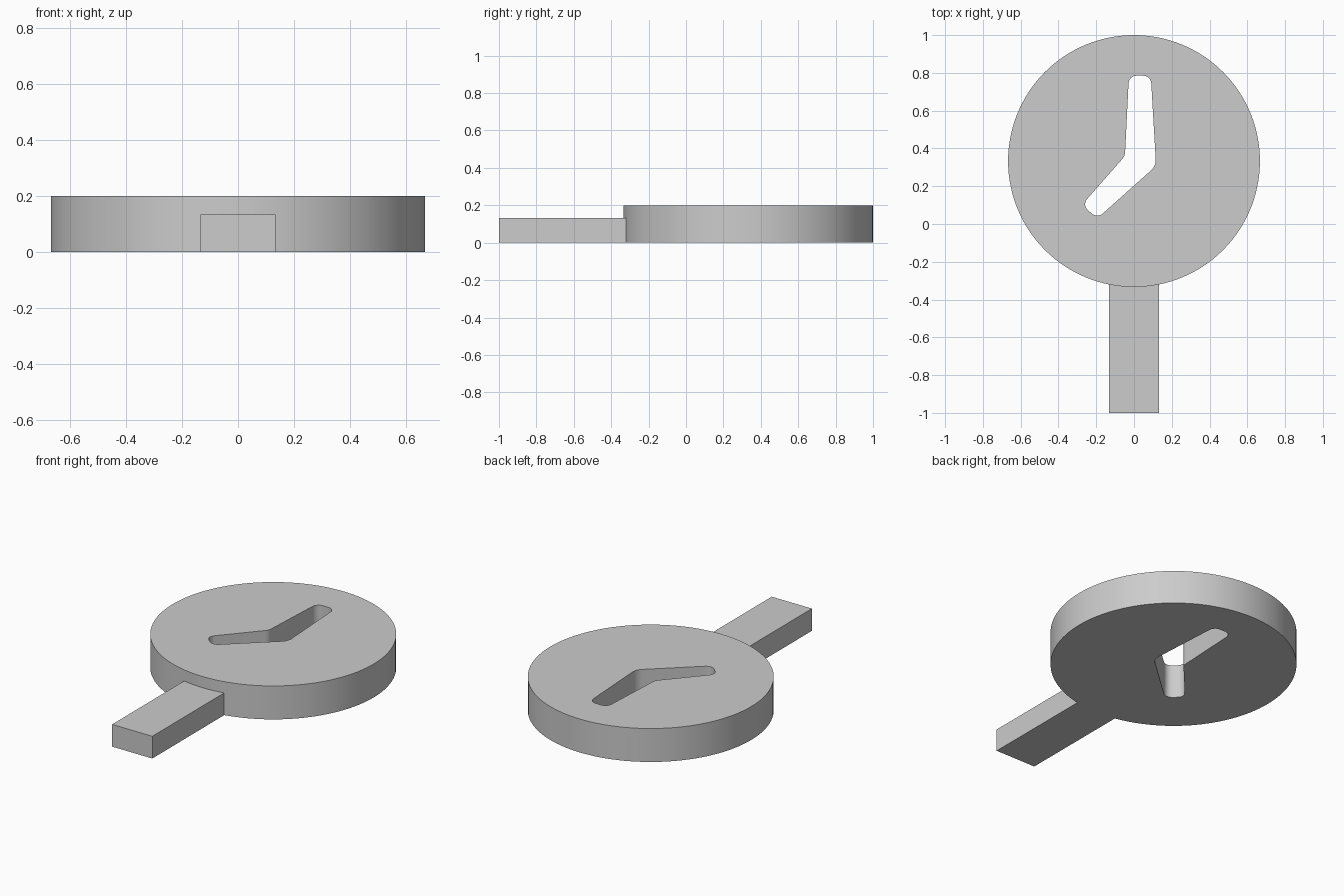
import bpy
import bmesh
import math
from mathutils import Vector

if "Cube" in bpy.data.objects:
    bpy.data.objects.remove(bpy.data.objects["Cube"], do_unlink=True)

RADIUS = 2 / 3
CENTRE = Vector((0, 1 / 3, 0))
HALF_WIDTH = 0.133

grey = bpy.data.materials.new("plain grey")
grey.use_nodes = True
grey.diffuse_color = (0.604, 0.604, 0.604, 1)
grey.node_tree.nodes["Principled BSDF"].inputs["Base Color"].default_value = grey.diffuse_color


def arc(start, end, steps):
    """Points along the disc rim between two angles."""
    angles = [start + (end - start) * i / steps for i in range(steps + 1)]
    return [CENTRE + RADIUS * Vector((math.cos(a), math.sin(a), 0)) for a in angles]


def rounded(corners, steps=8):
    """Closed outline with each (x, y, tangent length) corner rounded."""
    pts = [Vector((x, y, 0)) for x, y, _ in corners]
    out = []
    for i, p in enumerate(pts):
        d = corners[i][2]
        u = (pts[i - 1] - p).normalized()
        v = (pts[(i + 1) % len(pts)] - p).normalized()
        c = p + (u + v) * d / (1 + u.dot(v))
        a, b = p + u * d - c, p + v * d - c
        r = a.length
        a, b = a.normalized(), b.normalized()
        out += [c + r * a.slerp(b, k / steps) for k in range(steps + 1)]
    return out


def prism(name, loops, height):
    """Fill outlines (later ones become holes) and extrude upward."""
    bm = bmesh.new()
    for loop in loops:
        verts = [bm.verts.new(p) for p in loop]
        for i, v in enumerate(verts):
            bm.edges.new((verts[i - 1], v))
    bmesh.ops.triangle_fill(bm, use_beauty=True, edges=bm.edges[:])
    ext = bmesh.ops.extrude_face_region(bm, geom=bm.faces[:], use_keep_orig=True)
    top = [g for g in ext["geom"] if isinstance(g, bmesh.types.BMVert)]
    bmesh.ops.translate(bm, verts=top, vec=(0, 0, height))
    bmesh.ops.recalc_face_normals(bm, faces=bm.faces[:])
    mesh = bpy.data.meshes.new(name)
    bm.to_mesh(mesh)
    bm.free()
    mesh.materials.append(grey)
    obj = bpy.data.objects.new(name, mesh)
    bpy.context.collection.objects.link(obj)
    bpy.ops.object.select_all(action="DESELECT")
    obj.select_set(True)
    bpy.context.view_layer.objects.active = obj
    bpy.ops.object.shade_smooth_by_angle(angle=math.radians(30))


# Round disc with a bent slot cut right through
slot = rounded([
    (-0.027, 0.785, 0.04), (0.089, 0.785, 0.04), (0.117, 0.308, 0.035),
    (-0.195, 0.029, 0.04), (-0.275, 0.102, 0.04), (-0.048, 0.36, 0.022),
])
prism("disc", [arc(0, 2 * math.pi, 128)[:-1], slot], 0.2)

# Flat handle whose inner end follows the rim
spread = math.asin(HALF_WIDTH / RADIUS)
rim = arc(-math.pi / 2 + spread, -math.pi / 2 - spread, 8)
prism("handle", [rim + [Vector((-HALF_WIDTH, -1, 0)), Vector((HALF_WIDTH, -1, 0))]], 0.133)
